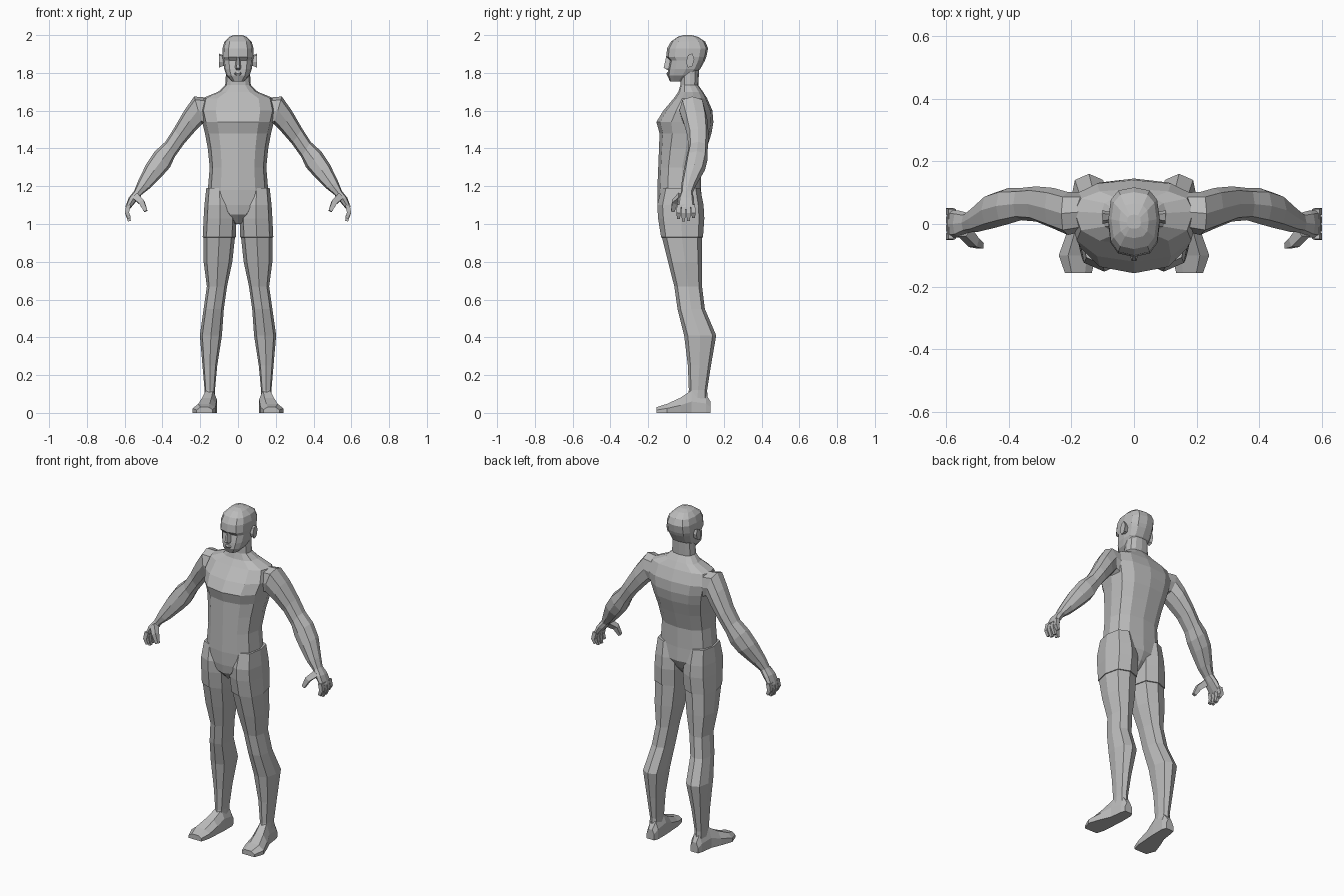
import bpy, bmesh, math
from mathutils import Vector as V

skin = bpy.data.materials.new("grey_skin")
skin.diffuse_color = (0.5, 0.5, 0.5, 1)


def ring(c, u, v, n=8, p=0.75, v_neg=None):
    """Closed rounded section around c with half axes u and v (v_neg for the negative side)."""
    pts = []
    for i in range(n):
        a = 2 * math.pi * i / n
        cu, sv = math.cos(a), math.sin(a)
        ku = math.copysign(abs(cu) ** p, cu) if abs(cu) > 1e-6 else 0
        kv = math.copysign(abs(sv) ** p, sv) if abs(sv) > 1e-6 else 0
        side = v if kv >= 0 or v_neg is None else v_neg
        pts.append(V(c) + V(u) * ku + V(side) * kv)
    return pts


def loft(name, rings, mirror=False):
    """Skin a list of rings, cap both ends, optionally mirror across x."""
    bm = bmesh.new()
    rows = [[bm.verts.new(q) for q in r] for r in rings]
    for a, b in zip(rows, rows[1:]):
        n = len(a)
        for i in range(n):
            j = (i + 1) % n
            bm.faces.new((a[i], a[j], b[j], b[i]))
    bm.faces.new(rows[0])
    bm.faces.new(rows[-1])
    bmesh.ops.recalc_face_normals(bm, faces=bm.faces)
    me = bpy.data.meshes.new(name)
    bm.to_mesh(me)
    bm.free()
    me.materials.append(skin)
    ob = bpy.data.objects.new(name, me)
    bpy.context.collection.objects.link(ob)
    if mirror:
        ob.modifiers.new("mirror", 'MIRROR').use_mirror_merge = False
    return ob


def body_ring(z, hw, front, back, mid, n=12, p=0.8):
    """Centred horizontal section; mid is the y of its widest point."""
    return ring((0, mid, z), (hw, 0, 0), (0, back - mid, 0), n, p, (0, mid - front, 0))


def limb_ring(z, x0, x1, y0, y1):
    return ring(((x0 + x1) / 2, (y0 + y1) / 2, z), ((x1 - x0) / 2, 0, 0), (0, (y1 - y0) / 2, 0))


def arm_ring(xu, zu, xl, zl, y0, y1):
    """Section spanning an upper and a lower outline point of the arm."""
    return ring(((xu + xl) / 2, (y0 + y1) / 2, (zu + zl) / 2),
                ((xu - xl) / 2, 0, (zu - zl) / 2), (0, (y1 - y0) / 2, 0))


def digit(name, pts, radii):
    """Four-sided tapered finger along a path."""
    rows = []
    for i, q in enumerate(pts):
        t = (V(pts[min(i + 1, len(pts) - 1)]) - V(pts[max(i - 1, 0)])).normalized()
        u = t.cross(V((0, 1, 0))).normalized()
        v = t.cross(u)
        r = radii[i]
        rows.append([V(q) + (u * a + v * b) * r for a, b in ((1, 1), (1, -1), (-1, -1), (-1, 1))])
    loft(name, rows, True)


# Torso with neck: z, half width, front, back, widest y
torso = [
    (1.00, 0.015, -0.10, 0.02, -0.03),
    (1.05, 0.075, -0.145, 0.06, -0.02),
    (1.10, 0.14, -0.15, 0.085, -0.02),
    (1.18, 0.16, -0.152, 0.08, -0.02),
    (1.30, 0.15, -0.147, 0.08, -0.02),
    (1.40, 0.16, -0.143, 0.11, 0.0),
    (1.48, 0.175, -0.14, 0.135, 0.02),
    (1.54, 0.19, -0.157, 0.145, 0.03),
    (1.60, 0.205, -0.12, 0.14, 0.04),
    (1.665, 0.19, -0.065, 0.112, 0.04),
    (1.70, 0.105, -0.04, 0.09, 0.035),
    (1.735, 0.068, -0.03, 0.065, 0.02),
    (1.82, 0.062, -0.03, 0.07, 0.02),
]
loft("torso", [body_ring(*r) for r in torso])

# Head
head = [
    (1.755, 0.032, -0.085, 0.0, -0.04),
    (1.785, 0.060, -0.098, 0.04, -0.02),
    (1.82, 0.073, -0.095, 0.075, 0.0),
    (1.865, 0.079, -0.086, 0.10, 0.01),
    (1.885, 0.083, -0.105, 0.108, 0.01),
    (1.93, 0.082, -0.10, 0.117, 0.015),
    (1.965, 0.072, -0.08, 0.102, 0.015),
    (1.99, 0.047, -0.045, 0.065, 0.01),
    (2.0, 0.022, -0.015, 0.03, 0.005),
]
loft("head", [body_ring(*r, p=0.72) for r in head])

# Nose: tapered wedge
loft("nose", [[V((-w, -0.08, z)), V((w, -0.08, z)), V((w * 0.4, y, z)), V((-w * 0.4, y, z))]
              for z, w, y in ((1.815, 0.016, -0.098), (1.827, 0.019, -0.118), (1.885, 0.009, -0.105))])

# Lips: slim ridge
loft("lips", [[V((-w, -0.08, z)), V((w, -0.08, z)), V((w * 0.4, y, z)), V((-w * 0.4, y, z))]
              for z, w, y in ((1.787, 0.022, -0.099), (1.796, 0.03, -0.104), (1.806, 0.022, -0.098))])

# Ears: slanted flat plates
loft("ear", [ring((x, 0.022, 1.865), (0, s * 0.022, s * 0.008), (0, 0, s * 0.038), 6, 0.9)
             for x, s in ((0.07, 0.7), (0.088, 0.85), (0.1, 1))], True)

# Arm: upper x,z, lower x,z, front y, back y
arm = [
    (0.15, 1.668, 0.14, 1.50, -0.02, 0.10),
    (0.232, 1.675, 0.19, 1.53, -0.035, 0.102),
    (0.285, 1.60, 0.228, 1.49, -0.015, 0.115),
    (0.34, 1.505, 0.285, 1.425, 0.008, 0.12),
    (0.385, 1.435, 0.335, 1.355, 0.012, 0.115),
    (0.44, 1.385, 0.36, 1.30, 0.0, 0.115),
    (0.487, 1.315, 0.40, 1.255, -0.012, 0.10),
    (0.53, 1.225, 0.465, 1.19, -0.025, 0.055),
    (0.55, 1.175, 0.51, 1.155, -0.027, 0.035),
    (0.578, 1.14, 0.53, 1.13, -0.042, 0.042),
    (0.597, 1.09, 0.57, 1.082, -0.045, 0.045),
]
loft("arm", [arm_ring(*r) for r in arm], True)

# Fingers, curled inward
for i, (y, tip) in enumerate(((-0.036, 1.03), (-0.012, 1.015), (0.012, 1.018), (0.036, 1.035))):
    digit("finger_%d" % (i + 1),
          [(0.58, y, 1.10), (0.588, y * 1.1, 1.06), (0.575, y * 1.1, tip)], (0.012, 0.011, 0.008))
digit("thumb", [(0.54, -0.025, 1.145), (0.51, -0.06, 1.115), (0.488, -0.07, 1.068)],
      (0.018, 0.015, 0.009))

# Leg: z, inner x, outer x, front y, back y
leg = [
    (1.19, 0.03, 0.168, -0.13, 0.075),
    (1.10, 0.012, 0.178, -0.152, 0.093),
    (1.03, 0.008, 0.182, -0.148, 0.097),
    (0.93, 0.012, 0.187, -0.132, 0.09),
    (0.929, 0.016, 0.183, -0.127, 0.084),
    (0.80, 0.03, 0.182, -0.095, 0.085),
    (0.67, 0.058, 0.165, -0.062, 0.085),
    (0.55, 0.075, 0.182, -0.045, 0.1),
    (0.41, 0.085, 0.202, -0.01, 0.16),
    (0.25, 0.11, 0.188, 0.01, 0.132),
    (0.12, 0.122, 0.177, 0.015, 0.112),
    (0.05, 0.118, 0.18, 0.0, 0.115),
]
loft("leg", [limb_ring(*r) for r in leg], True)

# Foot, turned outward: y, inner x, outer x, top z
foot = [
    (0.13, 0.122, 0.172, 0.06),
    (0.105, 0.112, 0.18, 0.10),
    (0.03, 0.112, 0.19, 0.12),
    (-0.03, 0.116, 0.215, 0.08),
    (-0.10, 0.12, 0.24, 0.048),
    (-0.157, 0.135, 0.22, 0.03),
]
loft("foot", [[V((a, y, 0)), V((b, y, 0)), V((b, y, h * 0.5)),
               V((b - 0.25 * (b - a), y, h)), V((a + 0.25 * (b - a), y, h)), V((a, y, h * 0.6))]
              for y, a, b, h in foot], True)
